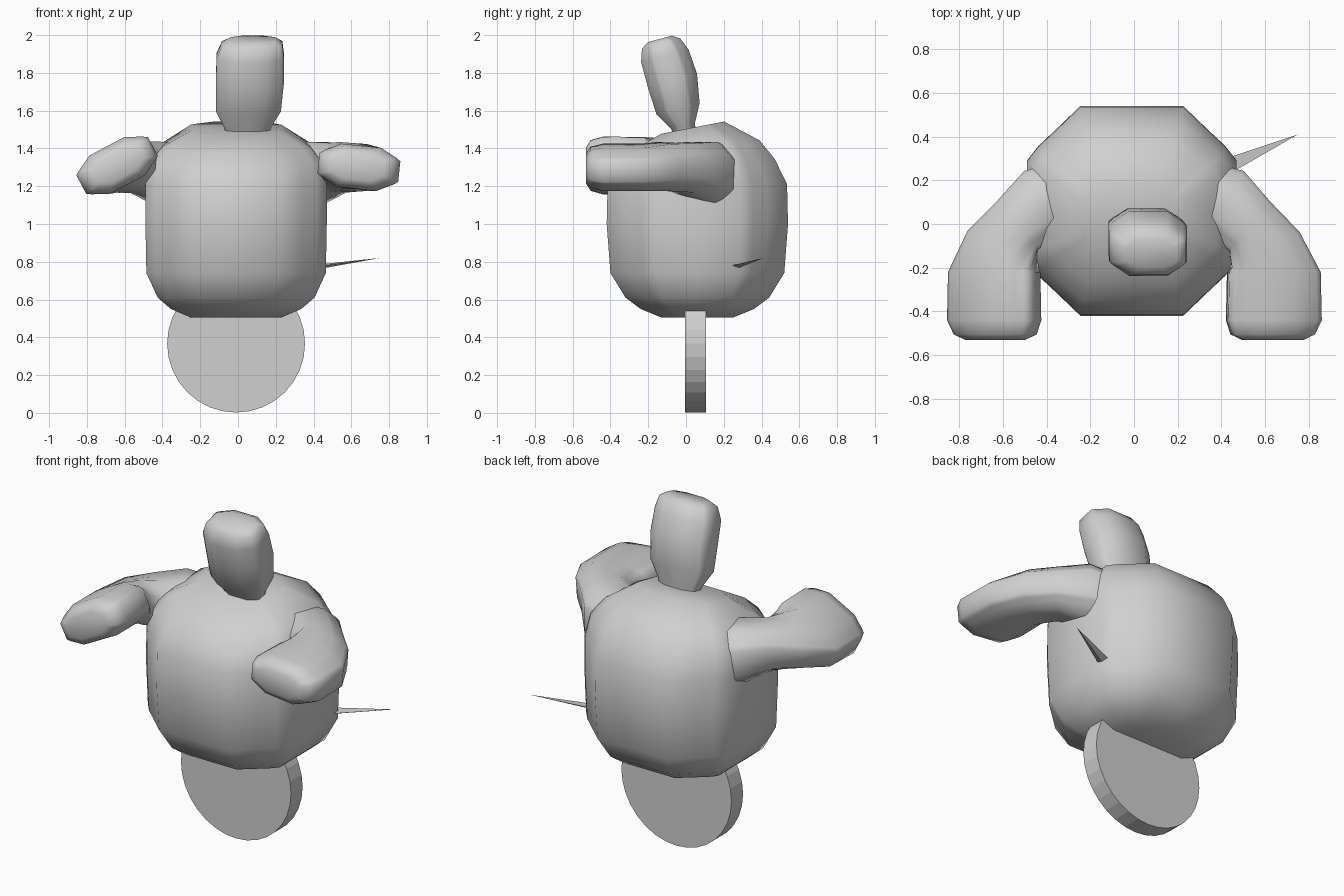
import bpy, bmesh
from math import radians, pi
from mathutils import Matrix, Vector

if "Cube" in bpy.data.objects:
    bpy.data.objects.remove(bpy.data.objects["Cube"])

grey = bpy.data.materials.new("plain grey")
grey.use_nodes = True
grey.diffuse_color = (0.63, 0.63, 0.63, 1)
grey.node_tree.nodes["Principled BSDF"].inputs["Base Color"].default_value = (0.63, 0.63, 0.63, 1)

# Rounded-square cross-section, mirrored from one quarter
quarter = [(1, 0), (1, .48), (.89, .62), (.73, .77), (.49, 1)]
section = []
for sx, sy in ((1, 1), (-1, 1), (-1, -1), (1, -1)):
    pts = [(sx * x, sy * y) for x, y in quarter + [(0, 1)]]
    section += (pts if sx * sy > 0 else pts[::-1])[:-1]


def finish(name, bm, angle=60):
    bmesh.ops.recalc_face_normals(bm, faces=bm.faces)
    mesh = bpy.data.meshes.new(name)
    bm.to_mesh(mesh)
    bm.free()
    mesh.materials.append(grey)
    ob = bpy.data.objects.new(name, mesh)
    bpy.context.collection.objects.link(ob)
    bpy.ops.object.select_all(action='DESELECT')
    ob.select_set(True)
    bpy.context.view_layer.objects.active = ob
    bpy.ops.object.shade_smooth_by_angle(angle=radians(angle))


def loft(name, stations):
    """Each station: centre, half width, half height, rotation matrix."""
    bm = bmesh.new()
    rings = [[bm.verts.new(Vector(c) + rot @ Vector((x * w, y * h, 0))) for x, y in section]
             for c, w, h, rot in stations]
    n = len(section)
    for a, b in zip(rings, rings[1:]):
        for i in range(n):
            j = (i + 1) % n
            bm.faces.new((a[i], a[j], b[j], b[i]))
    bm.faces.new(rings[0][::-1])
    bm.faces.new(rings[-1])
    finish(name, bm)


def rot(axis, degrees):
    return Matrix.Rotation(radians(degrees), 3, axis)


# Body: y, z, half width, half depth, tilt
body = [(.06, .505, .24, .19, 0), (.06, .55, .345, .3, 0), (.06, .61, .415, .38, 0),
        (.06, .74, .475, .46, 0), (.06, 1, .48, .48, 0), (.06, 1.21, .48, .475, 0),
        (.06, 1.33, .46, .41, 2), (.06, 1.42, .39, .33, 4), (.035, 1.51, .24, .17, 11)]
loft("body", [((-.01, y, z), w, d, rot('X', t)) for y, z, w, d, t in body])

# Head: leaning forward on a narrow neck
head = [(.05, 0, 1.44, .1, .055), (.05, -.015, 1.52, .125, .065), (.055, -.042, 1.61, .172, .118),
        (.063, -.072, 1.76, .18, .135), (.065, -.112, 1.89, .178, .13),
        (.075, -.132, 1.955, .16, .105), (.08, -.138, 1.98, .12, .065)]
loft("head", [((x, y, z), w, d, rot('X', 15)) for x, y, z, w, d in head])

# Arms: x outward, y, z, half width, half height, yaw, share of the hand's roll
arm = [(.25, .16, 1.24, .15, .16, 60, 0), (.41, .1, 1.27, .17, .165, 57, 0),
       (.53, -.01, 1.3, .145, .13, 50, .2), (.6, -.12, 1.31, .175, .125, 28, .6),
       (.64, -.22, 1.31, .21, .115, 0, 1), (.64, -.44, 1.31, .215, .115, 0, 1),
       (.635, -.505, 1.31, .19, .1, 0, 1), (.635, -.53, 1.31, .14, .065, 0, 1)]
for name, side, roll, shift in (("left_arm", 1, -6, -.01), ("right_arm", -1, 28, 0)):
    loft(name, [((side * x, y, z + shift * r), w, h,
                 rot('Z', side * yaw) @ rot('X', 90) @ rot('Z', roll * r))
                for x, y, z, w, h, yaw, r in arm])

# Wheel under the body
bm = bmesh.new()
bmesh.ops.create_cone(bm, cap_ends=True, segments=32, radius1=.365, radius2=.365, depth=.11,
                      matrix=Matrix.Translation((-.01, .05, .367)) @ Matrix.Rotation(pi / 2, 4, 'X'))
finish("wheel", bm, 1)

# Thin side spike
bm = bmesh.new()
base = [bm.verts.new(p) for p in ((.42, .22, .775), (.42, .3, .785), (.42, .26, .76))]
tip = bm.verts.new((.75, .41, .82))
bm.faces.new(base)
for i in range(3):
    bm.faces.new((base[i], base[(i + 1) % 3], tip))
finish("side_spike", bm, 1)
